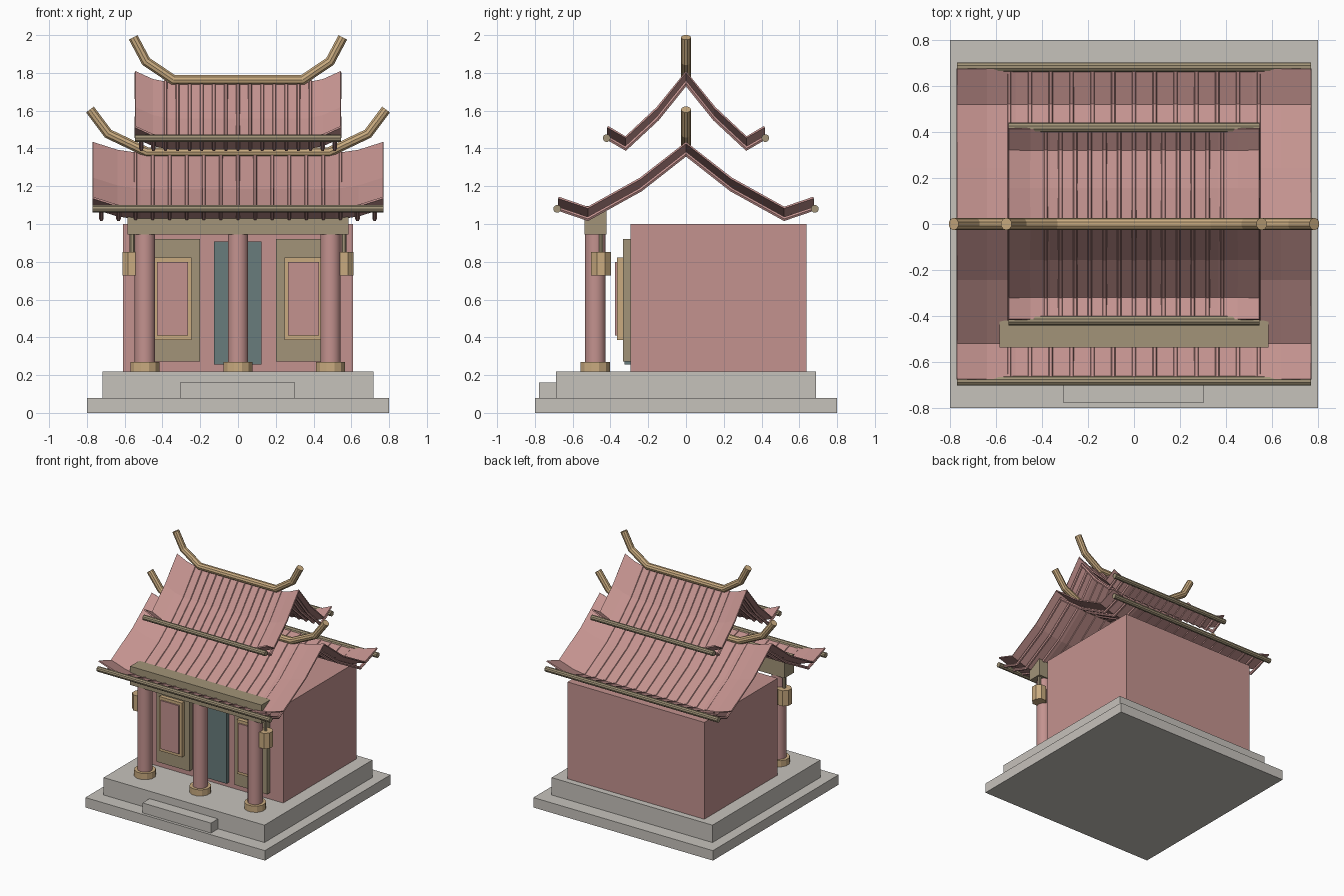
import bpy, bmesh, math
from mathutils import Vector

if "Cube" in bpy.data.objects:
    bpy.data.objects.remove(bpy.data.objects["Cube"])


def material(name, rgb):
    m = bpy.data.materials.new(name)
    m.diffuse_color = (*rgb, 1)
    m.use_nodes = True
    m.node_tree.nodes["Principled BSDF"].inputs["Base Color"].default_value = m.diffuse_color
    return m


STONE = material("grey_stone", (0.565, 0.54, 0.50))
PINK = material("faded_red", (0.55, 0.29, 0.275))
OLIVE = material("olive_wood", (0.36, 0.296, 0.188))
GOLD = material("pale_gold", (0.59, 0.41, 0.216))
TEAL = material("dark_teal", (0.138, 0.202, 0.202))


def finish(name, bm, mat):
    bmesh.ops.recalc_face_normals(bm, faces=bm.faces)
    me = bpy.data.meshes.new(name)
    bm.to_mesh(me)
    bm.free()
    me.materials.append(mat)
    ob = bpy.data.objects.new(name, me)
    bpy.context.collection.objects.link(ob)
    return ob


def box(name, x, y, z, mat):
    """Box from (min, max) pairs."""
    bm = bmesh.new()
    bmesh.ops.create_cube(bm, size=1)
    for v in bm.verts:
        v.co = [(a + b) / 2 + c * (b - a) for (a, b), c in zip((x, y, z), v.co)]
    return finish(name, bm, mat)


def tube(name, path, radius, sides, mat, side_axis, smooth=False):
    """Mitred tube along a planar path; side_axis is the plane's normal."""
    bm = bmesh.new()
    pts, side = [Vector(p) for p in path], Vector(side_axis)
    rings = []
    for i, p in enumerate(pts):
        d0 = (p - pts[max(i - 1, 0)]).normalized()
        d1 = (pts[min(i + 1, len(pts) - 1)] - p).normalized()
        t = (d0 + d1).normalized()
        up = t.cross(side) / max(t.dot(d1 if i == 0 else d0), 0.3)
        rings.append([bm.verts.new(p + radius * (math.cos(a) * up + math.sin(a) * side))
                      for a in (math.tau * (k + 0.5) / sides for k in range(sides))])
    for r, s in zip(rings, rings[1:]):
        for k in range(sides):
            f = bm.faces.new((r[k], r[(k + 1) % sides], s[(k + 1) % sides], s[k]))
            f.smooth = smooth
    bm.faces.new(rings[0])
    bm.faces.new(rings[-1])
    return finish(name, bm, mat)


def post(name, x, y, z0, z1, radius, sides, mat, smooth=False):
    return tube(name, [(x, y, z0), (x, y, z1)], radius, sides, mat, (1, 0, 0), smooth)


def roof(name, half, slope, ridge_z, rod):
    """Two-sided roof with upswept ends, tile ribs, eave rods and a horned ridge."""
    profile = [(-y, z) for y, z in reversed(slope)] + slope[1:]
    flare = [(-1, .06), (-.83, .018), (-.67, 0), (.67, 0), (.83, .018), (1, .06)]
    bm = bmesh.new()
    grid = [[bm.verts.new((t * half, y, z + lift)) for y, z in profile] for t, lift in flare]
    for a, b in zip(grid, grid[1:]):
        for j in range(len(profile) - 1):
            bm.faces.new((a[j], b[j], b[j + 1], a[j + 1]))
    sheet = finish(name + "_sheet", bm, PINK)
    mod = sheet.modifiers.new("thickness", 'SOLIDIFY')
    mod.thickness, mod.offset = 0.01, 0
    # straight tile ribs, 17 per roof
    for i in range(-8, 9):
        x = i * half * 0.939 / 8
        tube(f"{name}_tile_rib_{i + 9}", [(x, y, z) for y, z in profile], 0.012, 6, PINK, (1, 0, 0))
    # eave rods
    for s, label in ((-1, "front"), (1, "back")):
        tube(f"{name}_{label}_eave_rod", [(-half, s * rod[0], rod[1]), (half, s * rod[0], rod[1])],
             0.021, 10, OLIVE, (0, 1, 0))
    # horned ridge
    horn = [(1.018 * half, .226), (.893 * half, .098), (.625 * half, 0)]
    path = [(-x, 0, ridge_z + h) for x, h in horn] + [(x, 0, ridge_z + h) for x, h in reversed(horn)]
    tube(name + "_ridge", path, 0.027, 10, GOLD, (0, 1, 0))


# stone platform
box("lower_platform", (-.8, .8), (-.8, .8), (0, .08), STONE)
box("upper_platform", (-.717, .717), (-.687, .687), (.08, .22), STONE)
box("front_step", (-.307, .303), (-.777, -.68), (.08, .16), STONE)

# hall, door and windows
box("hall_walls", (-.61, .61), (-.295, .637), (.22, 1.0), PINK)
box("door", (-.128, .125), (-.325, -.29), (.257, .907), TEAL)
for s, label in ((-1, "left"), (1, "right")):
    c = s * .347

    def plate(part, hw, y0, y1, z0, z1, mat):
        box(f"{label}_window_{part}", (c - hw, c + hw), (y0, y1), (z0, z1), mat)
    plate("panel", .146, -.333, -.29, .273, .92, OLIVE)
    plate("frame", .102, -.365, -.33, .386, .823, GOLD)
    plate("infill", .082, -.376, -.36, .41, .80, PINK)

    # hanging lanterns
    post(f"{label}_lantern", s * .561, -.45, .727, .852, .056, 8, GOLD)
    post(f"{label}_lantern_hanger", s * .561, -.45, .85, .95, .013, 6, OLIVE)

# porch columns and beam
for x, label in ((-.493, "left"), (0, "middle"), (.49, "right")):
    post(f"{label}_column", x, -.48, .22, .95, .055, 16, PINK, True)
    post(f"{label}_column_base", x, -.48, .22, .27, .08, 12, GOLD)
box("porch_beam", (-.585, .585), (-.537, -.42), (.945, 1.095), OLIVE)

# two stacked roofs: slope points are (distance from ridge, height)
roof("lower_roof", .77, [(0, 1.37), (.24, 1.182), (.52, 1.027), (.675, 1.08)], 1.38, (.682, 1.08))
roof("upper_roof", .545, [(0, 1.745), (.152, 1.556), (.32, 1.4), (.415, 1.455)], 1.762, (.42, 1.455))

# keep column ends crisp
for ob in bpy.data.objects:
    if ob.name.endswith("_column"):
        for p in ob.data.polygons:
            if abs(p.normal.z) > .5:
                p.use_smooth = False
        for e in ob.data.edges:
            zs = [ob.data.vertices[v].co.z for v in e.vertices]
            e.use_edge_sharp = abs(zs[0] - zs[1]) < 1e-5
